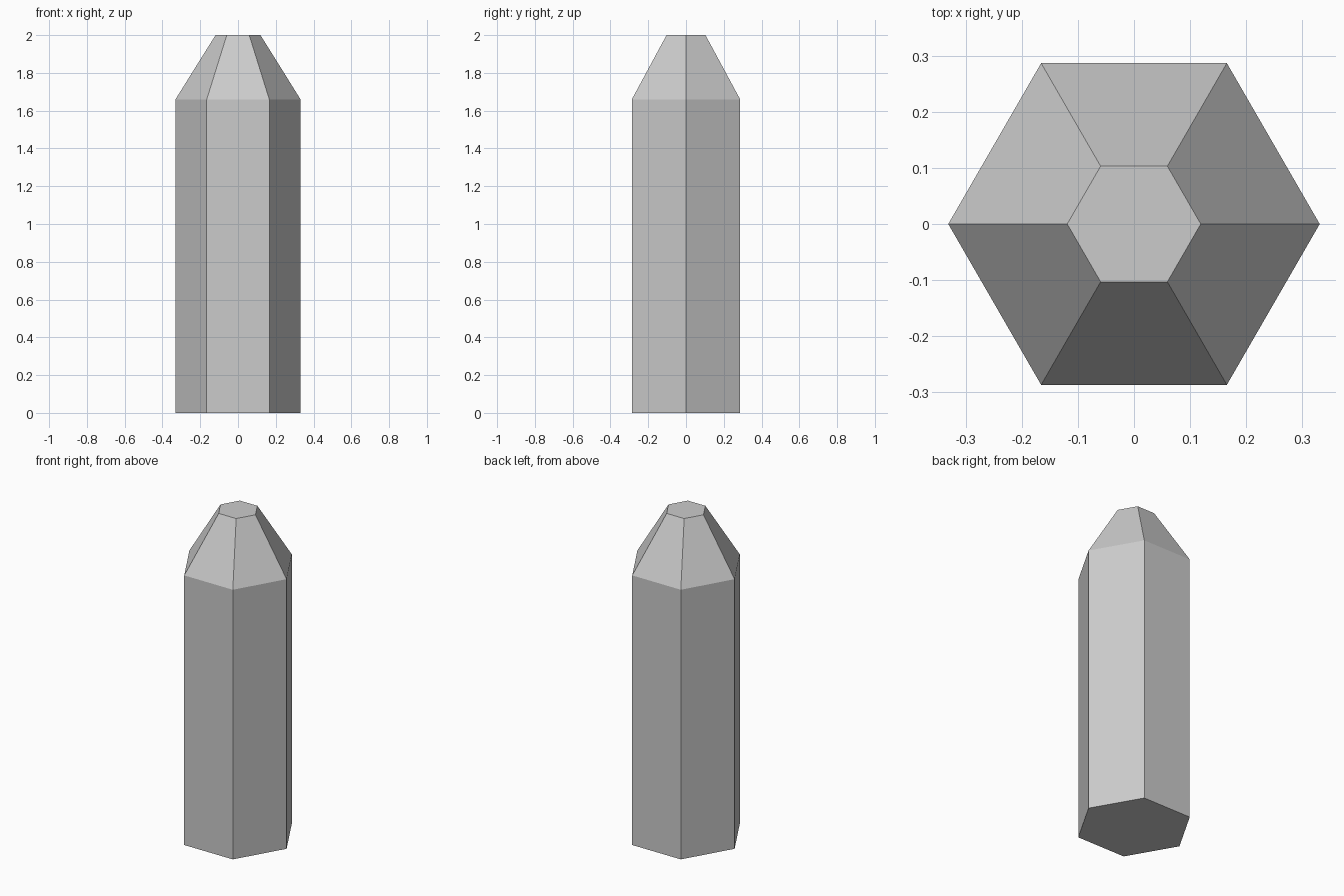
import bpy, bmesh
from math import cos, sin, pi

if "Cube" in bpy.data.objects:
    bpy.data.objects.remove(bpy.data.objects["Cube"])

SIDES = 6
# (radius, height) of each hexagonal ring: base, shoulder, tip
PROFILE = [(0.331, 0.0), (0.331, 1.66), (0.119, 2.0)]

bm = bmesh.new()
rings = [[bm.verts.new((r * cos(2 * pi * i / SIDES), r * sin(2 * pi * i / SIDES), z))
          for i in range(SIDES)] for r, z in PROFILE]

# shaft and tapered sides
for low, high in zip(rings, rings[1:]):
    for i in range(SIDES):
        j = (i + 1) % SIDES
        bm.faces.new((low[i], low[j], high[j], high[i]))

# flat base and tip
bm.faces.new(rings[0][::-1])
bm.faces.new(rings[-1])

mesh = bpy.data.meshes.new("hexagonal_post")
bm.to_mesh(mesh)
bm.free()
post = bpy.data.objects.new("hexagonal_post", mesh)
bpy.context.collection.objects.link(post)
